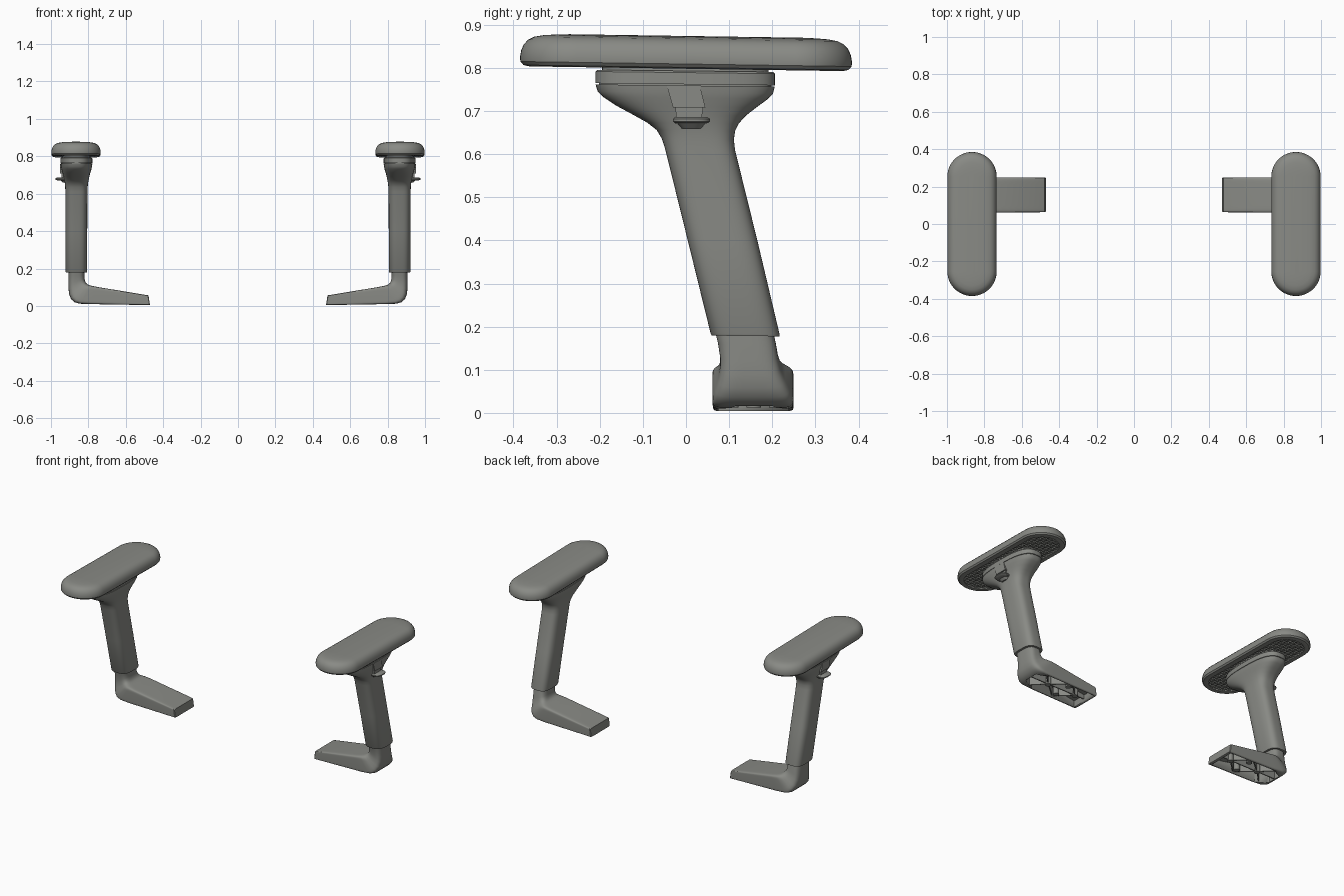
import bpy, bmesh, math

if "Cube" in bpy.data.objects:
    bpy.data.objects.remove(bpy.data.objects["Cube"])

grey = bpy.data.materials.new("warm grey plastic")
grey.diffuse_color = (0.25, 0.255, 0.235, 1)
grey.use_nodes = True
grey.node_tree.nodes["Principled BSDF"].inputs["Base Color"].default_value = grey.diffuse_color


def finish(name, bm, mirror=True):
    """Turn a bmesh into a smooth object, mirrored to the other armrest."""
    bmesh.ops.recalc_face_normals(bm, faces=bm.faces)
    me = bpy.data.meshes.new(name)
    bm.to_mesh(me)
    bm.free()
    me.materials.append(grey)
    ob = bpy.data.objects.new(name, me)
    bpy.context.collection.objects.link(ob)
    bpy.ops.object.select_all(action='DESELECT')
    ob.select_set(True)
    bpy.context.view_layer.objects.active = ob
    bpy.ops.object.shade_smooth_by_angle(angle=math.radians(35))
    if mirror:
        ob.modifiers.new("mirror", 'MIRROR').use_axis = (True, False, False)
    return ob


def loft(bm, rings):
    """Skin a list of point rings and cap both ends."""
    rows = [[bm.verts.new(p) for p in r] for r in rings]
    n = len(rows[0])
    for a, b in zip(rows, rows[1:]):
        for i in range(n):
            j = (i + 1) % n
            bm.faces.new((a[i], a[j], b[j], b[i]))
    bm.faces.new(rows[0])
    bm.faces.new(rows[-1])


def superellipse(n, count=56):
    """Unit rounded-rectangle outline; a larger n is squarer."""
    out = []
    for i in range(count):
        t = 2 * math.pi * (i + 0.5) / count
        c, s = math.cos(t), math.sin(t)
        out.append((math.copysign(abs(c) ** (2 / n), c), math.copysign(abs(s) ** (2 / n), s)))
    return out


def oval(z, x0, x1, y0, y1, n, tilt=0.0):
    return [((x0 + x1) / 2 + u * (x1 - x0) / 2, (y0 + y1) / 2 + v * (y1 - y0) / 2,
             z - tilt * ((y0 + y1) / 2 + v * (y1 - y0) / 2)) for u, v in superellipse(n)]


def stadium(inset, z):
    """Pad outline with semicircular ends, tilted slightly down to +y."""
    r, half, pts = 0.132 - inset, 0.385 - 0.132, []
    for end in (0, 1):
        for i in range(25):
            a = math.pi * (end + i / 24)
            y = (half if end == 0 else -half) + r * math.sin(a)
            pts.append((0.866 + r * math.cos(a), y, z - 0.015 * y))
    return pts


def prism(bm, outline, low, high):
    """Vertical prism over an xy outline; low/high are functions of x, y."""
    loft(bm, [[(x, y, low(x, y)) for x, y in outline], [(x, y, high(x, y)) for x, y in outline]])


# arm pad with softly rounded top and a recessed underside
bm = bmesh.new()
loft(bm, [stadium(i, z) for i, z in (
    (0.037, 0.808), (0.035, 0.799), (0.022, 0.798), (0.008, 0.801), (0.001, 0.809), (0, 0.819),
    (0.003, 0.836), (0.009, 0.849), (0.019, 0.860), (0.033, 0.867), (0.055, 0.871), (0.085, 0.873),
    (0.115, 0.874))])
finish("arm_pad", bm)

# fine grid of ribs in the pad underside
bm = bmesh.new()
low, high = (lambda x, y: 0.801 - 0.015 * y), (lambda x, y: 0.812 - 0.015 * y)
for k in range(-16, 17):
    y = k * 0.021
    w = math.sqrt(max(0.0, 0.096 ** 2 - max(0.0, abs(y) - 0.253) ** 2))
    if w > 0.02:
        prism(bm, [(0.866 - w, y - 0.002), (0.866 + w, y - 0.002),
                   (0.866 + w, y + 0.002), (0.866 - w, y + 0.002)], low, high)
for k in range(-3, 4):
    x = 0.866 + k * 0.024
    h = 0.253 + math.sqrt(0.096 ** 2 - (k * 0.024) ** 2)
    prism(bm, [(x - 0.002, -h), (x + 0.002, -h), (x + 0.002, h), (x - 0.002, h)], low, high)
finish("pad_underside_ribs", bm)

# collar plate between column and pad
bm = bmesh.new()
loft(bm, [oval(z, 0.864 - hx, 0.864 + hx, -hy, hy - 0.003, 2.8, 0.012) for z, hx, hy in (
    (0.755, 0.078, 0.202), (0.762, 0.078, 0.202), (0.762, 0.085, 0.210), (0.789, 0.085, 0.210),
    (0.793, 0.081, 0.206), (0.793, 0.075, 0.195), (0.812, 0.075, 0.195))])
finish("collar_plate", bm)

# slanted upper column flaring out under the collar
bm = bmesh.new()
loft(bm, [oval(z, 0.864 - hx, 0.864 + hx, y0, y1, n, 0.012) for z, y0, y1, hx, n in (
    (0.180, 0.060, 0.217, 0.056, 3.2), (0.185, 0.057, 0.217, 0.058, 3.2),
    (0.40, 0.004, 0.166, 0.058, 3.2), (0.61, -0.048, 0.114, 0.059, 3.2),
    (0.635, -0.056, 0.111, 0.060, 3.1), (0.655, -0.068, 0.114, 0.062, 3.0),
    (0.672, -0.090, 0.122, 0.065, 2.9), (0.690, -0.123, 0.138, 0.069, 2.8),
    (0.710, -0.161, 0.163, 0.074, 2.8), (0.730, -0.192, 0.190, 0.080, 2.8),
    (0.743, -0.205, 0.202, 0.083, 2.8), (0.759, -0.210, 0.206, 0.085, 2.8))])
finish("upper_column", bm)

# release lever: housing plate, stem and finger button on the outer side
bm = bmesh.new()


def side_plate(outline, x0, x1):
    loft(bm, [[(x0, y, z) for y, z in outline], [(x1, y, z) for y, z in outline]])


side_plate([(-0.045, 0.760), (0.032, 0.760), (0.045, 0.708), (-0.030, 0.708)], 0.90, 0.951)
side_plate([(-0.025, 0.710), (0.040, 0.710), (0.036, 0.680), (-0.022, 0.680)], 0.90, 0.943)
loft(bm, [oval(z, 0.905, 0.905 + d, 0.0125 - h, 0.0125 + h, 2.8) for z, d, h in (
    (0.659, 0.030, 0.022), (0.671, 0.042, 0.032), (0.672, 0.066, 0.039), (0.676, 0.072, 0.043),
    (0.682, 0.072, 0.043), (0.686, 0.064, 0.037))])
finish("release_lever", bm)

# lower bracket: oval tube bending into a flat tapering foot
bm = bmesh.new()
rings = []
for xi, zi, xo, zo, y0, y1, n in (
        (0.820, 0.240, 0.906, 0.240, 0.055, 0.190, 3.2),
        (0.820, 0.165, 0.907, 0.160, 0.074, 0.208, 3.2),
        (0.820, 0.145, 0.907, 0.120, 0.079, 0.213, 3.4),
        (0.817, 0.132, 0.906, 0.088, 0.079, 0.219, 3.8),
        (0.812, 0.122, 0.902, 0.058, 0.074, 0.230, 4.5),
        (0.805, 0.116, 0.892, 0.036, 0.067, 0.241, 5.5),
        (0.795, 0.111, 0.875, 0.020, 0.062, 0.247, 7),
        (0.780, 0.107, 0.848, 0.012, 0.061, 0.249, 9),
        (0.750, 0.101, 0.790, 0.009, 0.061, 0.249, 11),
        (0.482, 0.057, 0.474, 0.004, 0.063, 0.249, 13),
        (0.478, 0.054, 0.471, 0.006, 0.066, 0.246, 13)):
    rings.append([((xi + xo) / 2 + u * (xo - xi) / 2, (y0 + y1) / 2 + v * (y1 - y0) / 2,
                   (zi + zo) / 2 + u * (zo - zi) / 2) for u, v in superellipse(n)])
loft(bm, rings)
foot = finish("lower_bracket", bm, mirror=False)


def foot_top(x, y):
    return 0.055 + (x - 0.478) * 0.165


# hollow out the underside of the foot
bm = bmesh.new()
prism(bm, [(0.487, 0.075), (0.79, 0.075), (0.862, 0.115), (0.862, 0.200), (0.79, 0.238), (0.487, 0.238)],
      lambda x, y: -0.05, lambda x, y: foot_top(x, y) - 0.014)
cutter = finish("hollow_cutter", bm, mirror=False)
cutter.hide_render = True
cut = foot.modifiers.new("hollow", 'BOOLEAN')
cut.operation, cut.object, cut.solver = 'DIFFERENCE', cutter, 'EXACT'
bpy.context.view_layer.objects.active = foot
bpy.ops.object.modifier_apply(modifier="hollow")
bpy.data.objects.remove(cutter)
foot.modifiers.new("mirror", 'MIRROR').use_axis = (True, False, False)

# stiffening ribs and screw bosses inside the foot
bm = bmesh.new()
low, high = (lambda x, y: 0.018), (lambda x, y: foot_top(x, y) - 0.010)
for xa, ya, xb, yb in ((0.485, 0.157, 0.86, 0.157), (0.55, 0.157, 0.64, 0.072), (0.55, 0.157, 0.64, 0.241),
                       (0.64, 0.072, 0.74, 0.157), (0.64, 0.241, 0.74, 0.157),
                       (0.74, 0.157, 0.81, 0.085), (0.74, 0.157, 0.81, 0.228)):
    d = math.hypot(xb - xa, yb - ya)
    px, py = -(yb - ya) / d * 0.003, (xb - xa) / d * 0.003
    prism(bm, [(xa + px, ya + py), (xb + px, yb + py), (xb - px, yb - py), (xa - px, ya - py)], low, high)
for cx, cy in ((0.55, 0.157), (0.74, 0.157), (0.64, 0.105), (0.64, 0.209)):
    prism(bm, [(cx + 0.017 * math.cos(a * math.pi / 10), cy + 0.017 * math.sin(a * math.pi / 10))
               for a in range(20)], lambda x, y: 0.013, high)
finish("foot_ribs", bm)
